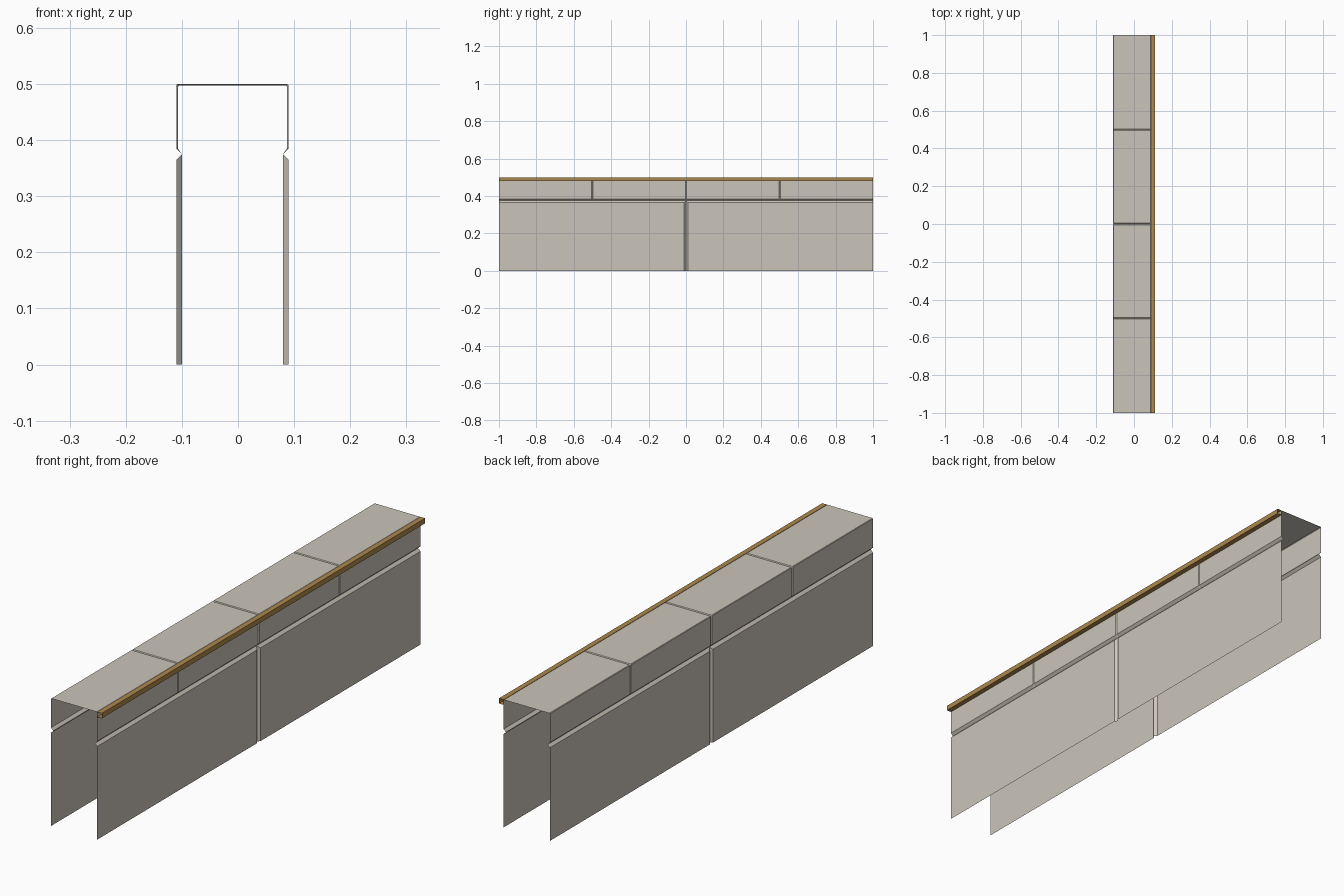
import bpy, bmesh

if "Cube" in bpy.data.objects:
    bpy.data.objects.remove(bpy.data.objects["Cube"])

CX = -0.01            # centre line of the hollow wall


def material(name, rgb):
    m = bpy.data.materials.new(name)
    m.diffuse_color = (*rgb, 1)
    m.use_nodes = True
    m.node_tree.nodes["Principled BSDF"].inputs["Base Color"].default_value = m.diffuse_color
    return m


stone = material("pale_stone", (0.60, 0.56, 0.49))
wood = material("brown_wood", (0.42, 0.25, 0.075))


def loft(name, rings, mat, closed=False):
    """Skin a list of (y, [(x, z), ...]) cross-sections with open ends."""
    bm = bmesh.new()
    rows = [[bm.verts.new((x, y, z)) for x, z in prof] for y, prof in rings]
    for a, b in zip(rows, rows[1:]):
        n = len(a)
        for i in range(n if closed else n - 1):
            j = (i + 1) % n
            bm.faces.new((a[i], a[j], b[j], b[i]))
    bmesh.ops.remove_doubles(bm, verts=bm.verts[:], dist=1e-5)
    me = bpy.data.meshes.new(name)
    bm.to_mesh(me)
    bm.free()
    me.materials.append(mat)
    ob = bpy.data.objects.new(name, me)
    bpy.context.collection.objects.link(ob)
    return ob


def rings_with_joints(joints, half, full, sunk):
    """Full section everywhere, sunken section at each joint."""
    rings = [(-1, full)]
    for j in joints:
        rings += [(j - half, full), (j, sunk), (j + half, full)]
    return rings + [(1, full)]


# cap blocks: four bevelled U-shaped stones over the horizontal groove
def cap_section(d):
    w, top, c = 0.10 - d, 0.50 - d, 0.002
    right = [(0.09, 0.375), (w, 0.385), (w, top - c), (w - c, top)]
    return ([(CX + x, z) for x, z in right] +
            [(CX - x, z) for x, z in reversed(right)])


loft("cap_blocks", rings_with_joints((-0.5, 0, 0.5), 0.004,
                                     cap_section(0), cap_section(0.003)), stone)

# lower panels: chamfered along the top and at the central joint
for side, name in ((1, "right_panels"), (-1, "left_panels")):
    full = [(CX + side * 0.10, 0), (CX + side * 0.10, 0.365), (CX + side * 0.09, 0.375)]
    sunk = [(CX + side * 0.09, 0), (CX + side * 0.09, 0.375), (CX + side * 0.09, 0.375)]
    if side < 0:      # keep the faces pointing outwards
        full.reverse()
        sunk.reverse()
    loft(name, rings_with_joints((0,), 0.01, full, sunk), stone)

# wooden edge strip: open-ended square tube
strip = [(0.09, 0.48), (0.11, 0.48), (0.11, 0.50), (0.09, 0.50)]
loft("edge_strip", [(-1, strip), (1, strip)], wood, closed=True)
